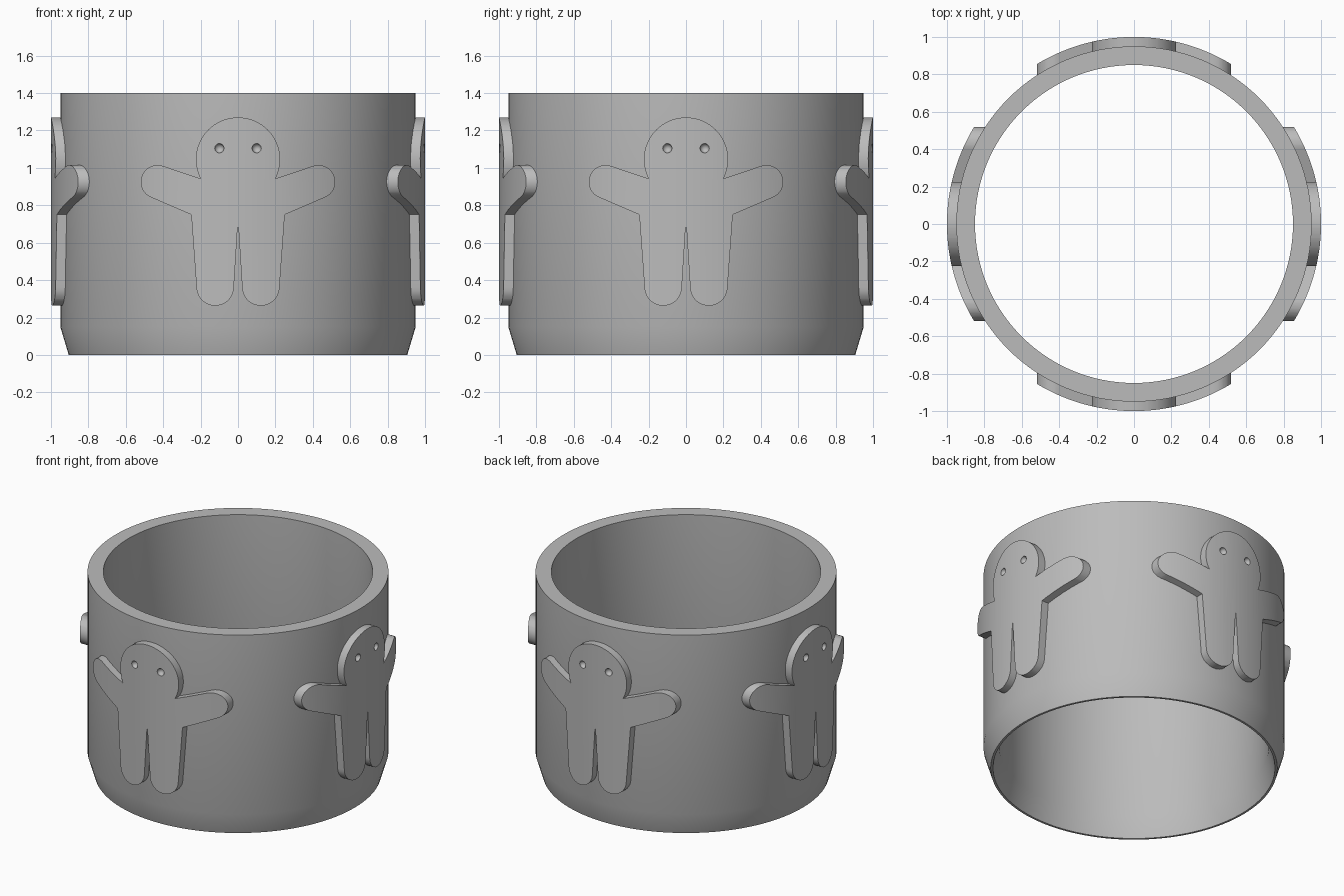
import bpy, bmesh
from math import sin, cos, pi, radians, sqrt
from mathutils import Matrix, Vector

if "Cube" in bpy.data.objects:
    bpy.data.objects.remove(bpy.data.objects["Cube"], do_unlink=True)

grey = bpy.data.materials.new("plain grey")
grey.use_nodes = True
COLOUR = (0.5, 0.5, 0.5, 1)
grey.diffuse_color = COLOUR
grey.node_tree.nodes["Principled BSDF"].inputs["Base Color"].default_value = COLOUR


def make_object(name, bm):
    bmesh.ops.recalc_face_normals(bm, faces=bm.faces[:])
    mesh = bpy.data.meshes.new(name)
    bm.to_mesh(mesh)
    bm.free()
    mesh.materials.append(grey)
    obj = bpy.data.objects.new(name, mesh)
    bpy.context.collection.objects.link(obj)
    return obj


def activate(obj):
    bpy.ops.object.select_all(action="DESELECT")
    obj.select_set(True)
    bpy.context.view_layer.objects.active = obj


def smooth(obj):
    activate(obj)
    bpy.ops.object.shade_smooth_by_angle(angle=radians(30))


def arc(cx, cz, r, start, end, steps):
    angles = [radians(start + (end - start) * i / steps) for i in range(steps + 1)]
    return [(cx + r * cos(a), cz + r * sin(a)) for a in angles]


# Open band: straight wall, tapered in to a thin rim at the bottom
PROFILE = [(0.905, 0), (0.95, 0.15), (0.95, 1.4), (0.85, 1.4), (0.85, 0.15), (0.89, 0)]
SEGMENTS = 128
bm = bmesh.new()
rings = [[bm.verts.new((r * cos(2 * pi * i / SEGMENTS), r * sin(2 * pi * i / SEGMENTS), z))
          for i in range(SEGMENTS)] for r, z in PROFILE]
for k, ring in enumerate(rings):
    above = rings[(k + 1) % len(rings)]
    for i in range(SEGMENTS):
        j = (i + 1) % SEGMENTS
        bm.faces.new((ring[i], ring[j], above[j], above[i]))
smooth(make_object("band", bm))

# Half outline of the figure: head, arm, leg, from the crown to the crotch
half = arc(0, 1.045, 0.225, 90, -27, 24)
half += arc(0.43, 0.925, 0.09, 108, -72, 16)
half += [(0.25, 0.75)]
half += arc(0.122, 0.363, 0.1, 0, -180, 18)
half += [(0.003, 0.67), (0, 0.69)]
outline = half + [(-x, z) for x, z in half[-2:0:-1]]

# Slice the flat figure into strips, thicken it and wrap it on the band
bm = bmesh.new()
bm.faces.new([bm.verts.new((x, 0, z)) for x, z in outline])
for i in range(-20, 21):
    bmesh.ops.bisect_plane(bm, geom=bm.verts[:] + bm.edges[:] + bm.faces[:],
                           plane_co=(i * 0.025, 0, 0), plane_no=(1, 0, 0), dist=1e-5)
front = bm.verts[:]
extruded = bmesh.ops.extrude_face_region(bm, geom=bm.faces[:], use_keep_orig=True)
back = {g for g in extruded["geom"] if isinstance(g, bmesh.types.BMVert)}
for v in bm.verts:
    radius = 0.935 if v in back else 1.0
    v.co.y = -sqrt(radius ** 2 - v.co.x ** 2)
figure = make_object("front_figure", bm)

# Dimpled eyes
bm = bmesh.new()
for side in (-1, 1):
    bmesh.ops.create_uvsphere(bm, u_segments=24, v_segments=12, radius=0.025,
                              matrix=Matrix.Translation(Vector((side * 0.1, -0.995, 1.105))))
cutter = make_object("eye_cutter", bm)
cutter.hide_render = True
cut = figure.modifiers.new("eyes", "BOOLEAN")
cut.operation = "DIFFERENCE"
cut.solver = "EXACT"
cut.object = cutter
activate(figure)
bpy.ops.object.modifier_apply(modifier="eyes")
bpy.data.objects.remove(cutter, do_unlink=True)
smooth(figure)

# Repeat the figure on the other three sides
for quarter, name in enumerate(("left_figure", "back_figure", "right_figure"), 1):
    copy = figure.copy()
    copy.name = name
    copy.rotation_euler.z = quarter * pi / 2
    bpy.context.collection.objects.link(copy)
